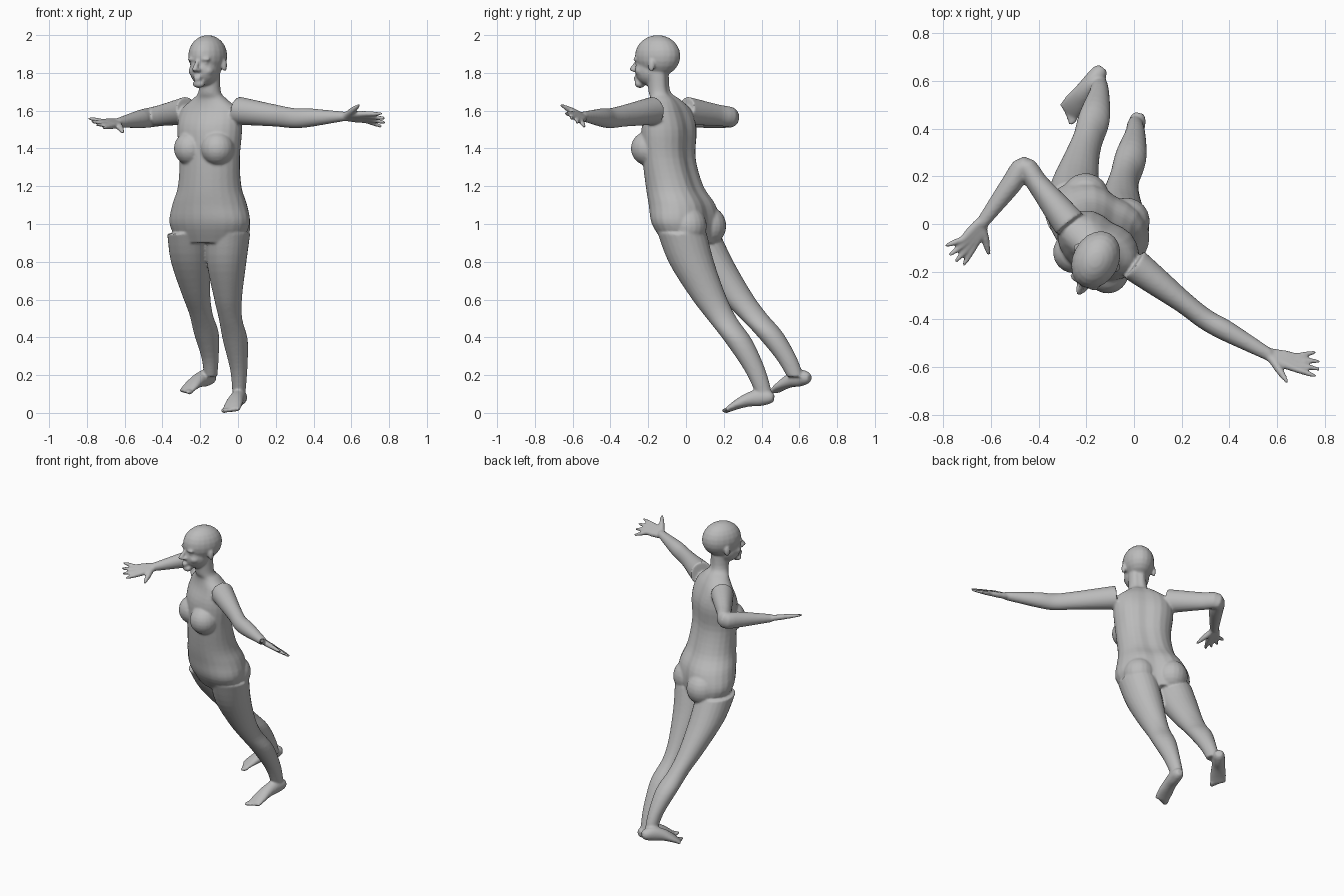
import bpy, bmesh, math
from mathutils import Vector, Matrix

cube = bpy.data.objects.get("Cube")
if cube:
    bpy.data.objects.remove(cube, do_unlink=True)

bm = bmesh.new()
UP = Vector((0, 0, 1))
BODY_TURN = math.radians(31)
HEAD_TURN = math.radians(27)


def facing(turn):
    """Left and forward directions of a part turned about the vertical."""
    left = Vector((math.cos(turn), -math.sin(turn), 0))
    return left, left.cross(UP)


def catmull(a, b, c, d, t):
    return b + t / 2 * (c - a + t * (2 * a - 5 * b + 4 * c - d + t * (3 * (b - c) + d - a)))


def resample(sections, steps=4):
    """Add smooth in-between sections."""
    rows = [(*centre, width, depth) for centre, width, depth in sections]
    rows = [rows[0]] + rows + [rows[-1]]
    smooth = []
    for group in zip(rows, rows[1:], rows[2:], rows[3:]):
        for step in range(steps):
            smooth.append([catmull(*values, step / steps) for values in zip(*group)])
    smooth.append(rows[-1])
    return [(Vector(row[:3]), row[3], row[4]) for row in smooth]


def loft(sections, turn=None, groove=0, sides=24):
    """Skin oval sections: level when turn is given, otherwise square to the path."""
    rows = resample(sections)
    rings = []
    for i, (centre, width, depth) in enumerate(rows):
        if turn is None:
            before, after = rows[max(i - 1, 0)][0], rows[min(i + 1, len(rows) - 1)][0]
            along = (after - before).normalized()
            across = along.cross(UP).normalized()
            other = across.cross(along)
        else:
            across, other = facing(turn)
        ring = []
        for k in range(sides):
            angle = math.tau * k / sides
            # a soft furrow down the back
            dent = 1 - groove * max(0, -math.sin(angle)) ** 20
            offset = across * width * math.cos(angle) + other * depth * math.sin(angle) * dent
            ring.append(bm.verts.new(centre + offset))
        rings.append(ring)
    for low, high in zip(rings, rings[1:]):
        for k in range(sides):
            bm.faces.new((low[k - 1], low[k], high[k], high[k - 1]))
    bm.faces.new(rings[0])
    bm.faces.new(rings[-1])


def ball(centre, size, turn=0):
    place = Matrix.Translation(centre) @ Matrix.Rotation(-turn, 4, 'Z') @ Matrix.Diagonal((*size, 1))
    bmesh.ops.create_uvsphere(bm, u_segments=20, v_segments=12, radius=1, matrix=place)


def limb(top, joint, end, profile, bow=0, turn=None):
    """Two-bone limb; the upper half bows forward and the lower half back."""
    top, joint, end = Vector(top), Vector(joint), Vector(end)
    forward = facing(BODY_TURN)[1]
    sections = []
    for t, width, depth in profile:
        centre = top.lerp(joint, t) if t < 1 else joint.lerp(end, t - 1)
        sections.append((centre + forward * bow * math.sin(math.pi * t), width, depth))
    loft(sections, turn)


def hand(wrist, tip, across):
    """Four fanned fingers that start at the wrist and form the palm, and a thumb."""
    wrist, across = Vector(wrist), Vector(across).normalized()
    along = Vector(tip) - wrist
    for k in (-1, 0, 1, 2):
        start = wrist - across * (k - .5) * .01
        knuckle = wrist + along * .5 - across * (k - .5) * .021
        end = wrist + along * (1 - .04 * k * k) - across * .04 * k
        loft([(start, .018, .018), (start.lerp(knuckle, .6), .018, .017), (knuckle, .015, .015),
              (knuckle.lerp(end, .6), .012, .012), (end, .007, .007)], sides=12)
    thumb = wrist + along * .45 + across * .11
    middle = wrist + along * .2 + across * .05
    loft([(wrist, .018, .018), (middle, .018, .018), (middle.lerp(thumb, .6), .013, .013),
          (thumb, .007, .007)], sides=12)


def foot(heel, toe, inner):
    """Sole from heel to ball with an arched instep, then five toes."""
    heel, toe = Vector(heel), Vector(toe)
    profile = [(0, .02, .02), (.1, .034, .035), (.3, .038, .045), (.55, .041, .037),
               (.8, .048, .025), (1, .047, .014)]
    loft([(heel.lerp(toe, t) + UP * .025 * math.sin(math.pi * t), w, h) for t, w, h in profile])
    along = (toe - heel).normalized()
    across = along.cross(UP).normalized() * inner
    for k in range(5):
        size = .016 - .002 * k
        ball(toe + across * (.036 - .018 * k) + along * (.016 - .007 * k),
             (size * .9, size * 1.6, size * .8), math.atan2(-along.x, -along.y))


# Torso and neck, from the pelvis up
trunk = [(.02, .9, .18, .12), (0, 1, .23, .16), (-.02, 1.1, .21, .165), (-.06, 1.2, .176, .145),
         (-.09, 1.35, .17, .13), (-.09, 1.5, .185, .13), (-.09, 1.6, .17, .095),
         (-.11, 1.66, .1, .07), (-.14, 1.7, .06, .058), (-.15, 1.8, .055, .06)]
loft([(Vector((-.15, y, z)), w, d) for y, z, w, d in trunk], BODY_TURN, groove=.15)

# Breasts and buttocks
body_left = facing(BODY_TURN)[0]
for side in (-1, 1):
    ball(Vector((-.18, -.16, 1.4)) + body_left * .083 * side, (.088, .09, .09), BODY_TURN)
    ball(Vector((-.12, .06, .99)) + body_left * .1 * side, (.1, .103, .105), BODY_TURN)

# Skull, jaw and facial features, placed in the head's own frame
head_left, head_forward = facing(HEAD_TURN)


def on_head(side, forward, z):
    return Vector((-.16, -.15, z)) + head_left * side + head_forward * forward


def feature(side, forward, z, *size):
    ball(on_head(side, forward, z), size, HEAD_TURN)


feature(0, 0, 1.89, .097, .126, .11)
feature(0, .04, 1.815, .076, .087, .085)
feature(0, .105, 1.742, .034, .028, .022)
feature(0, .125, 1.776, .024, .014, .008)
feature(0, .122, 1.764, .021, .016, .008)
for side in (-1, 1):
    feature(side * .014, .135, 1.814, .011, .013, .009)
    feature(side * .035, .105, 1.872, .032, .018, .01)
    feature(side * .036, .1, 1.85, .015, .013, .01)
    feature(side * .042, .075, 1.81, .03, .035, .026)
    feature(side * .095, -.01, 1.84, .012, .019, .034)
nose = [(.115, 1.872, .009), (.135, 1.845, .012), (.152, 1.818, .015), (.142, 1.808, .01)]
loft([(on_head(0, forward, z), size, size) for forward, z, size in nose], HEAD_TURN)

# Arms
arm_profile = [(0, .07, .075), (.3, .06, .067), (.7, .046, .057), (1, .044, .053),
               (1.3, .044, .049), (1.7, .034, .035), (2, .026, .024)]
left_wrist, right_wrist = (.57, -.55, 1.57), (-.64, 0, 1.535)
limb((0, -.17, 1.6), (.3, -.4, 1.56), left_wrist, arm_profile)
limb((-.27, 0, 1.6), (-.46, .24, 1.565), right_wrist, arm_profile)

# Hands
hand(left_wrist, (.78, -.61, 1.56), (-.2, -.8, .6))
hand(right_wrist, (-.75, -.16, 1.525), (.7, -.5, -.4))

# Legs
leg_profile = [(0, .115, .13), (.35, .104, .12), (.75, .075, .095), (1, .062, .08),
               (1.3, .066, .075), (1.7, .045, .056), (2, .035, .044)]
limb((-.05, -.02, .95), (-.04, .19, .5), (.005, .41, .11), leg_profile, .03, 0)
limb((-.26, .05, .95), (-.195, .35, .52), (-.145, .58, .19), leg_profile, .03, 0)

# Feet
foot((.022, .465, .08), (-.036, .22, .016), 1)
foot((-.13, .655, .185), (-.275, .47, .115), -1)

bmesh.ops.recalc_face_normals(bm, faces=bm.faces)
mesh = bpy.data.meshes.new("body")
bm.to_mesh(mesh)
bm.free()
body = bpy.data.objects.new("body", mesh)
bpy.context.collection.objects.link(body)

# Matte grey skin
grey = bpy.data.materials.new("plain_grey")
grey.use_nodes = True
colour = (.5, .5, .5, 1)
grey.diffuse_color = colour
grey.node_tree.nodes["Principled BSDF"].inputs["Base Color"].default_value = colour
mesh.materials.append(grey)

# Fuse all forms into one continuous skin
fuse = body.modifiers.new("fuse", 'REMESH')
fuse.mode = 'VOXEL'
fuse.voxel_size = .007
fuse.use_smooth_shade = True
soften = body.modifiers.new("soften", 'SMOOTH')
soften.factor = .5
soften.iterations = 5
